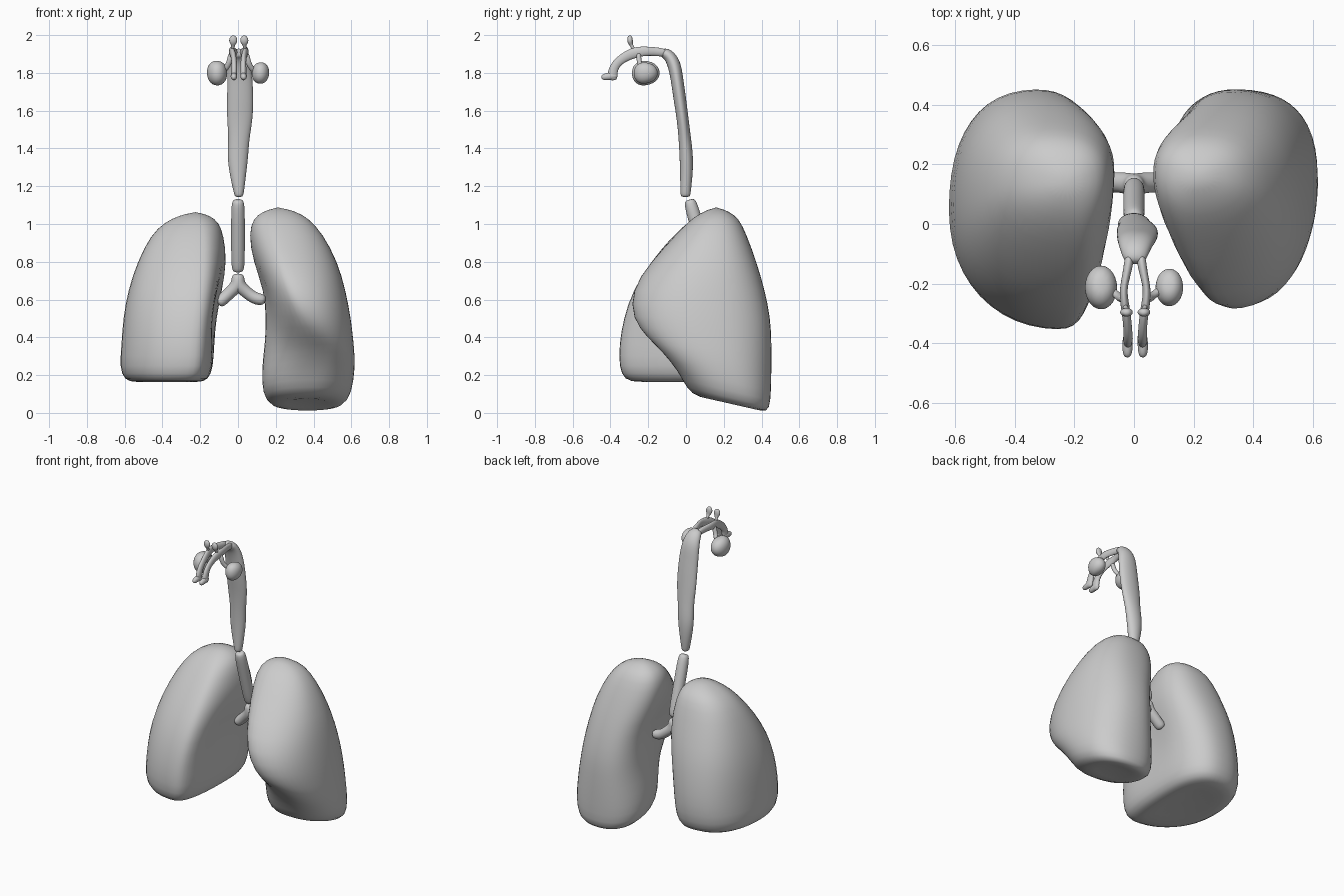
import bpy, bmesh, math
from mathutils import Vector


def skin(name, rings, levels, start=None, end=None):
    """Join rings of points into a closed, smoothed skin."""
    bm = bmesh.new()
    loops = [[bm.verts.new(p) for p in r] for r in rings]
    n = len(loops[0])
    for a, b in zip(loops, loops[1:]):
        for i in range(n):
            j = (i + 1) % n
            bm.faces.new((a[i], a[j], b[j], b[i]))
    for loop, tip in ((loops[0], start), (loops[-1], end)):
        if tip is None:
            bm.faces.new(loop)
        else:
            v = bm.verts.new(tip)
            for i in range(n):
                bm.faces.new((loop[i], loop[(i + 1) % n], v))
    bmesh.ops.recalc_face_normals(bm, faces=bm.faces)
    for f in bm.faces:
        f.smooth = True
    me = bpy.data.meshes.new(name)
    bm.to_mesh(me)
    bm.free()
    ob = bpy.data.objects.new(name, me)
    bpy.context.collection.objects.link(ob)
    ob.modifiers.new("smooth", 'SUBSURF').levels = levels
    ob.modifiers["smooth"].render_levels = levels
    return ob


def tube(name, pts, ref=(1, 0, 0), n=10):
    """Tube through (x, y, z, radius along ref, other radius)."""
    c = [Vector(p[:3]) for p in pts]
    rings = []
    for i, p in enumerate(pts):
        t = (c[min(i + 1, len(c) - 1)] - c[max(i - 1, 0)]).normalized()
        u = Vector(ref)
        u = (u - t * u.dot(t)).normalized()
        w = t.cross(u)
        rings.append([c[i] + u * p[3] * math.cos(a) + w * p[4] * math.sin(a)
                      for a in (2 * math.pi * k / n for k in range(n))])
    return skin(name, rings, 2)


def lung(name, sections, top, bottom, dent, q=6):
    """Sections: z, medial x, lateral x, back y, front y, back x, front x,
    medial y, lateral y, medial-front roundness, downward tilt to the back."""
    rings = []
    for z, xm, xl, yb, yf, xb, xf, ym, yl, p, tilt in sections:
        quarters = [((xb, yb), (xl, yl), 0.85, 0), ((xf, yf), (xl, yl), 0.95, 1),
                    ((xf, yf), (xm, ym), p, 0), ((xb, yb), (xm, ym), 0.85, 1)]
        ring = []
        for (px, py), (sx, sy), e, flip in quarters:
            for k in range(q):
                a = math.pi / 2 * (q - k if flip else k) / q
                s, c = max(math.sin(a), 0) ** e, max(math.cos(a), 0) ** e
                v = Vector((px + (sx - px) * s, sy + (py - sy) * c, z))
                v.z -= tilt * (v.y - yb)
                # Hollow around the airway entrance
                d = (v - Vector(dent[:3])).length / dent[3]
                v.x += dent[4] * math.exp(-d * d)
                ring.append(v)
        rings.append(ring)
    return skin(name, rings, 1, top, bottom)


# Lungs
lung("lung_positive_x", [
    (1.065, .13, .31, .23, .09, .21, .20, .16, .16, 1, 0),
    (1.03, .08, .375, .28, .03, .22, .20, .16, .15, 1, 0),
    (.95, .055, .45, .32, -.05, .24, .21, .17, .13, 1, 0),
    (.80, .075, .53, .375, -.19, .28, .24, .18, .10, 1.1, 0),
    (.65, .125, .572, .42, -.295, .31, .29, .18, .07, 1.1, 0),
    (.50, .14, .60, .45, -.29, .33, .36, .20, .07, 1.2, 0),
    (.38, .14, .612, .455, -.21, .34, .43, .20, .10, 1.15, .03),
    (.24, .128, .622, .455, -.13, .35, .48, .21, .14, 1.0, .15),
    (.11, .122, .615, .452, -.04, .36, .44, .22, .20, .8, .22),
    (.02, .14, .59, .445, .0, .37, .40, .23, .22, .8, .25),
    (.0, .20, .53, .41, .06, .37, .38, .23, .23, .8, .22),
], (.21, .16, 1.092), (.37, .25, .07), (.12, .08, .6, .14, .03))

lung("lung_negative_x", [
    (1.045, -.15, -.31, .22, .07, -.23, -.22, .14, .14, 1, 0),
    (1.01, -.10, -.39, .28, .01, -.25, -.20, .15, .14, 1, 0),
    (.94, -.075, -.465, .32, -.07, -.27, -.19, .16, .12, 1, 0),
    (.80, -.055, -.535, .37, -.19, -.29, -.19, .17, .08, .95, 0),
    (.65, -.075, -.585, .42, -.285, -.31, -.21, .17, .06, .8, 0),
    (.50, -.105, -.612, .445, -.335, -.32, -.23, .17, .04, .75, 0),
    (.36, -.12, -.62, .458, -.358, -.33, -.25, .15, .04, .7, 0),
    (.24, -.13, -.63, .45, -.358, -.33, -.25, .14, .04, .7, 0),
    (.175, -.155, -.605, .42, -.33, -.33, -.27, .13, .05, .75, 0),
    (.158, -.21, -.55, .36, -.26, -.34, -.29, .11, .06, .8, 0),
], (-.225, .14, 1.066), (-.36, .08, .185), (-.11, .0, .55, .15, -.05))

# Windpipe
tube("windpipe", [(0, .018, 1.13, .022, .022), (0, .022, 1.115, .039, .039),
                  (0, .07, .95, .038, .038), (0, .125, .765, .039, .039),
                  (0, .13, .745, .025, .025)])

# Main airways branching into each lung
for name, arm in (("airway_negative_x", [(-.045, .635), (-.08, .60), (-.11, .58)]),
                  ("airway_positive_x", [(.045, .64), (.085, .605), (.15, .595)])):
    tube(name, [(0, .13, .738, .022, .02), (0, .13, .72, .038, .038),
                (0, .132, .675, .04, .04)]
         + [(x, .14, z, .036, .034) for x, z in arm], ref=(0, 1, 0))

# Throat
tube("throat", [
    (.005, -.003, 1.142, .02, .024), (.005, -.003, 1.16, .027, .028),
    (0, .002, 1.25, .043, .034), (-.002, .003, 1.35, .058, .038),
    (.005, -.006, 1.45, .056, .034), (.010, -.018, 1.56, .072, .032),
    (.012, -.034, 1.67, .072, .035), (.010, -.048, 1.77, .07, .034),
    (.006, -.062, 1.85, .062, .038), (.003, -.095, 1.902, .048, .033),
    (.003, -.135, 1.91, .034, .024)], n=12)

# Nasal passages, forehead sinuses and cheek sinuses on each side
for side, s in (("negative_x", -1), ("positive_x", 1)):
    def at(x, *rest):
        return (.004 + s * x,) + rest
    tube("nasal_passage_" + side, [
        at(.018, -.10, 1.905, .018, .024), at(.026, -.16, 1.913, .015, .024),
        at(.042, -.22, 1.916, .013, .026), at(.034, -.275, 1.908, .016, .032),
        at(.026, -.33, 1.882, .015, .026), at(.024, -.375, 1.845, .016, .025),
        at(.024, -.39, 1.80, .018, .028), at(.026, -.39, 1.758, .014, .03)])
    tube("nostril_" + side, [
        at(.024, -.36, 1.785, .016, .02), at(.026, -.41, 1.782, .02, .022),
        at(.026, -.45, 1.775, .014, .016)])
    tube("nasal_shelf_" + side, [
        at(.04, -.25, 1.91, .014, .016), at(.048, -.25, 1.86, .014, .016),
        at(.065, -.235, 1.825, .012, .015), at(.085, -.22, 1.81, .015, .015)],
        ref=(0, 1, 0))
    tube("forehead_sinus_" + side, [
        at(.034, -.275, 1.92, .01, .012), at(.03, -.288, 1.945, .008, .008),
        at(.03, -.295, 1.96, .022, .015), at(.029, -.297, 1.98, .024, .016),
        at(.028, -.297, 1.999, .01, .01)])
    k = 1.0 if s < 0 else .86
    tube("cheek_sinus_" + side, [
        at(.113, -.215, 1.8 - .067 * k, .022 * k, .03 * k),
        at(.113, -.22, 1.8 - .04 * k, .052 * k, .07 * k),
        at(.115, -.213, 1.802, .06 * k, .082 * k),
        at(.115, -.205, 1.80 + .038 * k, .052 * k, .07 * k),
        at(.112, -.20, 1.80 + .062 * k, .024 * k, .032 * k)])
